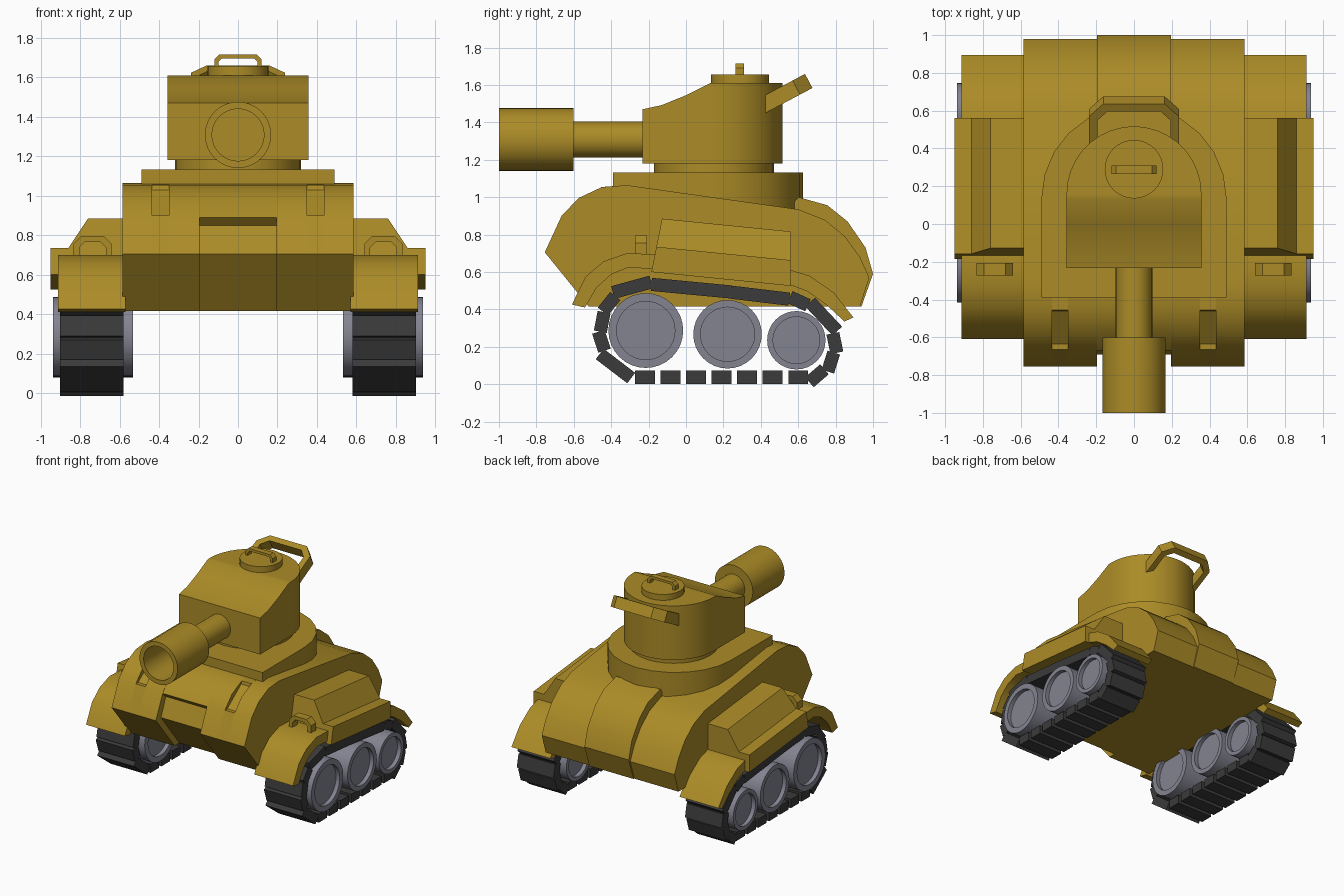
import bpy, bmesh
from math import sin, cos, pi, radians
from mathutils import Matrix, Vector

cube = bpy.data.objects.get("Cube")
if cube:
    bpy.data.objects.remove(cube)


def material(name, rgb):
    mat = bpy.data.materials.new(name)
    mat.use_nodes = True
    mat.diffuse_color = (*rgb, 1)
    mat.node_tree.nodes["Principled BSDF"].inputs["Base Color"].default_value = (*rgb, 1)
    return mat


olive = material("olive_paint", (0.41, 0.26, 0.02))
steel = material("wheel_grey", (0.23, 0.23, 0.285))
rubber = material("track_black", (0.043, 0.043, 0.043))


def finish(name, bm, mat, mirror=False, smooth=True):
    bmesh.ops.recalc_face_normals(bm, faces=bm.faces[:])
    mesh = bpy.data.meshes.new(name)
    bm.to_mesh(mesh)
    bm.free()
    mesh.materials.append(mat)
    if smooth:
        mesh.shade_smooth()
        mesh.set_sharp_from_angle(angle=radians(35))
    obj = bpy.data.objects.new(name, mesh)
    bpy.context.scene.collection.objects.link(obj)
    if mirror:
        obj.modifiers.new("Mirror", 'MIRROR')
    return obj


def side_map(p, d):      # profile in y, z, extruded along x
    return (d, p[0], p[1])


def front_map(p, d):     # profile in x, z, extruded along y
    return (p[0], d, p[1])


def prism(bm, pts, d0, d1, place, matrix=Matrix()):
    a, b = [[bm.verts.new(matrix @ Vector(place(p, d))) for p in pts] for d in (d0, d1)]
    bm.faces.new(a)
    bm.faces.new(b[::-1])
    for i in range(len(pts)):
        j = (i + 1) % len(pts)
        bm.faces.new((a[i], b[i], b[j], a[j]))


def lathe(bm, profile, matrix, n=32):
    # profile of (radius, height) revolved around local z, with both ends capped
    rings = [[bm.verts.new(matrix @ Vector((r * cos(2 * pi * k / n), r * sin(2 * pi * k / n), h)))
              for k in range(n)] for r, h in profile]
    for a, b in zip(rings, rings[1:]):
        for k in range(n):
            m = (k + 1) % n
            bm.faces.new((a[k], a[m], b[m], b[k]))
    bm.faces.new(rings[0])
    bm.faces.new(rings[-1])


def rows_solid(bm, rows):
    # rows of (half width, y, bottom, top) bridged from front to back
    loops = [[bm.verts.new(v) for v in ((-w, y, lo), (w, y, lo), (w, y, hi), (-w, y, hi))]
             for w, y, lo, hi in rows]
    for a, b in zip(loops, loops[1:]):
        for k in range(4):
            m = (k + 1) % 4
            bm.faces.new((a[k], a[m], b[m], b[k]))
    bm.faces.new(loops[0])
    bm.faces.new(loops[-1])


def round_back(radius, y, lo, hi, n=9):
    angles = [pi / 2 * k / n for k in range(n)] + [pi / 2 - 0.04]
    return [(radius * cos(a), y + radius * sin(a), lo, hi) for a in angles]


def handle(name, half, height, corner, thick, depth, matrix, mirror=False):
    def arch(w, h, c):
        right = [(w, 0), (w, h - c), (w - c, h)]
        return right + [(-x, z) for x, z in right[::-1]]
    bm = bmesh.new()
    outline = arch(half, height, corner) + arch(half - thick, height - thick, corner * 0.7)[::-1]
    prism(bm, outline, -depth / 2, depth / 2, front_map, matrix)
    finish(name, bm, olive, mirror)


# Hull: side strips, slotted strips and a recessed centre strip
nose = [(-0.52, 0.415), (-0.755, 0.705), (-0.665, 0.9)]
brow = [(-0.575, 0.995), (-0.45, 1.054)]
deck = [(-0.315, 1.064)]
tail = [(0.6, 0.935), (0.74, 0.88), (0.85, 0.79), (0.93, 0.68), (0.98, 0.57), (0.93, 0.415)]
slot = [(-0.635, 0.9), (-0.46, 1.03), (-0.455, 1.054)]
recess = [(-0.46, 0.415), (-0.69, 0.705), (-0.63, 0.85), (-0.67, 0.89)]
hump = [(0.55, 0.94), (0.6, 1.0), (0.755, 0.957), (0.863, 0.871),
        (0.96, 0.73), (1.0, 0.59), (0.938, 0.415)]
bm = bmesh.new()
for x0, x1 in ((0.195, 0.35), (0.435, 0.585)):
    prism(bm, nose + brow + deck + tail, x0, x1, side_map)
prism(bm, nose + slot + deck + tail, 0.35, 0.435, side_map)
finish("hull_side", bm, olive, True)
bm = bmesh.new()
prism(bm, recess + brow + deck + hump, -0.195, 0.195, side_map)
finish("hull_centre", bm, olive)

# Fenders arching over the tracks
outer = [(-0.61, 0.426), (-0.536, 0.576), (-0.44, 0.657), (-0.316, 0.7), (-0.17, 0.695),
         (0.56, 0.61), (0.66, 0.58), (0.79, 0.49), (0.895, 0.357)]
inner = [(-0.54, 0.41), (-0.477, 0.517), (-0.4, 0.587), (-0.305, 0.625), (-0.18, 0.615),
         (0.56, 0.53), (0.65, 0.496), (0.756, 0.42), (0.847, 0.335)]
bm = bmesh.new()
prism(bm, outer + inner[::-1], 0.57, 0.912, side_map)
finish("fender", bm, olive, True)


# Storage boxes above the fenders, falling towards the rear
def box_map(p, d):
    y = -0.185 + (p[1] - 0.6) * 0.2
    return (p[0], y, p[1]) if d == 0 else (p[0], 0.56, p[1] - 0.1 * (0.56 - y))


bm = bmesh.new()
prism(bm, [(0.55, 0.6), (0.95, 0.6), (0.95, 0.735), (0.86, 0.735), (0.76, 0.885), (0.55, 0.885)],
      0, 1, box_map)
finish("storage_box", bm, olive, True, False)
handle("fender_handle", 0.097, 0.125, 0.04, 0.03, 0.065,
       Matrix.Translation((0.737, -0.24, 0.67)), True)

# Turret plate, neck and body
bm = bmesh.new()
rows_solid(bm, [(0.49, -0.39, 0.92, 1.132)] + round_back(0.49, 0.135, 0.92, 1.132, 6))
finish("turret_plate", bm, olive)
bm = bmesh.new()
lathe(bm, [(0.32, 1.1), (0.32, 1.2)], Matrix.Translation((0, 0.15, 0)))
finish("turret_neck", bm, olive)
bm = bmesh.new()
slope = [(-0.232, 1.47), (-0.13, 1.492), (0, 1.545), (0.13, 1.61)]
rows_solid(bm, [(0.357, y, 1.18, z) for y, z in slope] + round_back(0.357, 0.16, 1.18, 1.61))
finish("turret_body", bm, olive)

# Hatch with handle, and rear rack
bm = bmesh.new()
lathe(bm, [(0.155, 1.58), (0.155, 1.657)], Matrix.Translation((0, 0.29, 0)))
finish("hatch", bm, olive)
handle("hatch_handle", 0.12, 0.075, 0.025, 0.02, 0.045, Matrix.Translation((0, 0.288, 1.64)))
handle("turret_rack", 0.237, 0.29, 0.075, 0.045, 0.085,
       Matrix.Translation((0, 0.4, 1.485)) @ Matrix.Rotation(radians(-62), 4, 'X'))

# Gun barrel and hollow muzzle, pointing forward
gun = Matrix.Translation((0, 0, 1.308)) @ Matrix.Rotation(pi / 2, 4, 'X')
bm = bmesh.new()
lathe(bm, [(0.097, 0.1), (0.097, 0.62)], gun)
finish("gun_barrel", bm, olive)
bm = bmesh.new()
lathe(bm, [(0.168, 0.602), (0.168, 1), (0.132, 1), (0.132, 0.7)], gun)
finish("gun_muzzle", bm, olive)

# Road wheels with a dished face on both sides
for label, y, z, r, rim in (("front", -0.215, 0.287, 0.2, 0.156),
                            ("middle", 0.222, 0.267, 0.183, 0.145),
                            ("rear", 0.59, 0.235, 0.156, 0.125)):
    bm = bmesh.new()
    lathe(bm, [(rim, -0.17), (rim, -0.203), (r, -0.203), (r, 0.203), (rim, 0.203), (rim, 0.17)],
          Matrix.Translation((0.735, y, z)) @ Matrix.Rotation(pi / 2, 4, 'Y'))
    finish(label + "_wheel", bm, steel, True)

# Track links spread along the ground run and the upper run
ground = [(-0.22, 0.037), (0.6, 0.037)]
upper = [(-0.335, 0.065), (-0.42, 0.13), (-0.462, 0.26), (-0.435, 0.4), (-0.355, 0.5),
         (-0.22, 0.537), (0.2, 0.497), (0.59, 0.45), (0.7, 0.4), (0.775, 0.32),
         (0.8, 0.2), (0.77, 0.105), (0.7, 0.045)]


def spread(path, count):
    pts = [Vector((0, *p)) for p in path]
    segs = list(zip(pts, pts[1:]))
    step = sum((b - a).length for a, b in segs) / (count - 1)
    for i in range(count):
        left = i * step
        for a, b in segs:
            size = (b - a).length
            if left <= size + 1e-5:
                yield a.lerp(b, left / size), b - a
                break
            left -= size


bm = bmesh.new()
for path, count in ((ground, 7), (upper, 20)):
    for pos, along in spread(path, count):
        turn = Matrix.Rotation(Vector((along.y, along.z)).angle_signed(Vector((1, 0))), 4, 'X')
        place = Matrix.Translation(pos + Vector((0.741, 0, 0))) @ turn
        bmesh.ops.create_cube(bm, size=1, matrix=place @ Matrix.Diagonal((0.323, 0.106, 0.07, 1)))
finish("track_links", bm, rubber, True, False)
